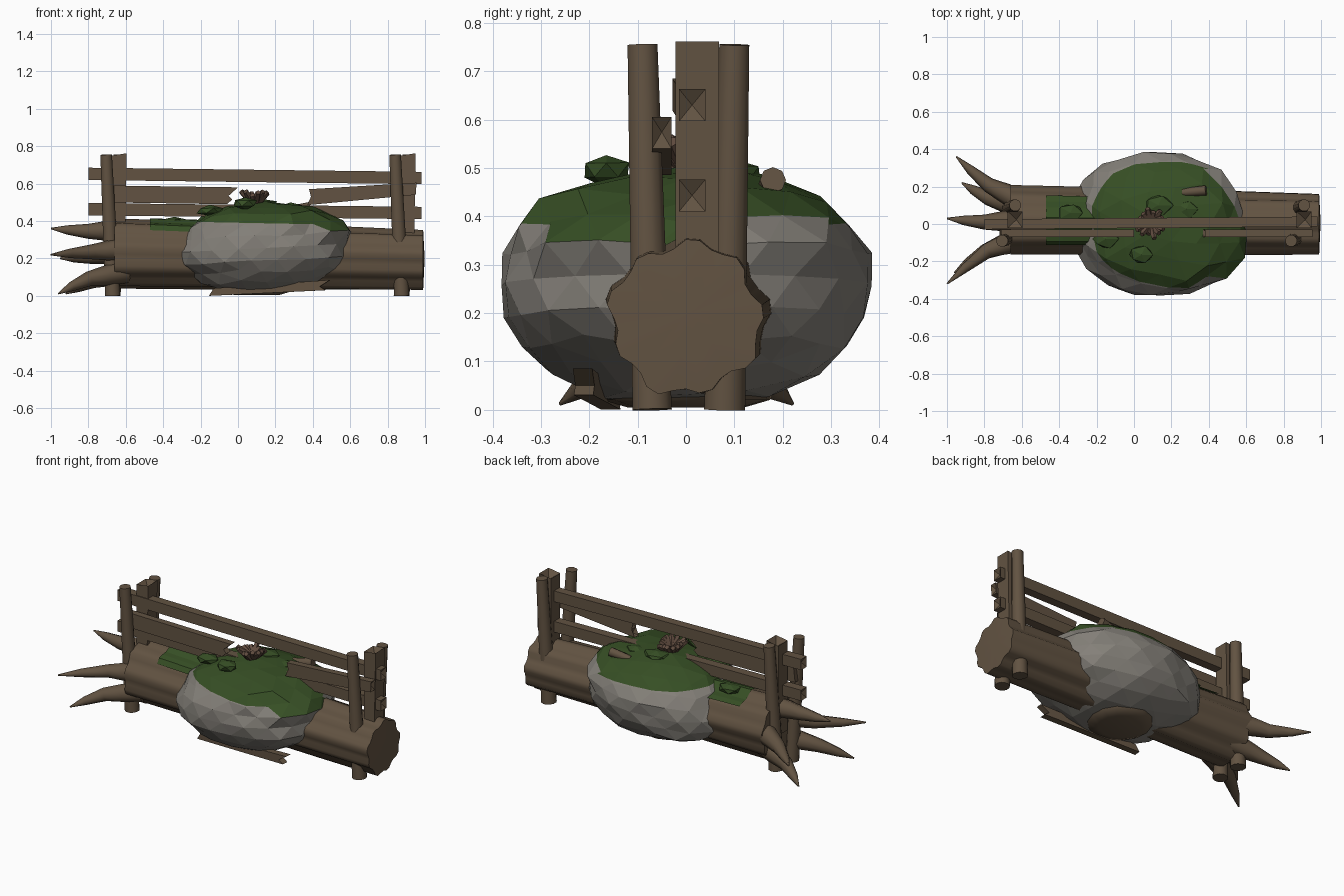
import bpy, bmesh, math, random
from mathutils import Vector, noise

if "Cube" in bpy.data.objects:
    bpy.data.objects.remove(bpy.data.objects["Cube"])

random.seed(4)

def material(name, rgb):
    m = bpy.data.materials.new(name)
    m.diffuse_color = (*rgb, 1)
    m.use_nodes = True
    m.node_tree.nodes["Principled BSDF"].inputs["Base Color"].default_value = m.diffuse_color
    return m

WOOD = material("brown wood", (0.122, 0.086, 0.054))
STONE = material("grey stone", (0.23, 0.215, 0.19))
MOSS = material("green moss", (0.037, 0.077, 0.018))
TWIG = material("reddish twig", (0.118, 0.072, 0.05))

def finish(name, bm, *mats, smooth=False):
    bmesh.ops.recalc_face_normals(bm, faces=bm.faces)
    me = bpy.data.meshes.new(name)
    bm.to_mesh(me)
    bm.free()
    for m in mats:
        me.materials.append(m)
    ob = bpy.data.objects.new(name, me)
    bpy.context.collection.objects.link(ob)
    if smooth:
        me.shade_smooth()
        me.set_sharp_from_angle(angle=math.radians(50))
    return ob

def loft(bm, rings, closed=True, caps=True):
    vs = [[bm.verts.new(p) for p in r] for r in rings]
    n = len(vs[0])
    for a, b in zip(vs, vs[1:]):
        for i in range(n if closed else n - 1):
            j = (i + 1) % n
            bm.faces.new((a[i], a[j], b[j], b[i]))
    if caps:
        bm.faces.new(vs[0][::-1])
        bm.faces.new(vs[-1])

def tube(name, pts, radii, sides=8, mat=WOOD):
    pts = [Vector(p) for p in pts]
    rings = []
    for k, (p, r) in enumerate(zip(pts, radii)):
        d = (pts[min(k + 1, len(pts) - 1)] - pts[max(k - 1, 0)]).normalized()
        u = d.orthogonal().normalized()
        w = d.cross(u)
        rings.append([p + r * (math.cos(t) * u + math.sin(t) * w)
                      for t in (2 * math.pi * i / sides for i in range(sides))])
    bm = bmesh.new()
    loft(bm, rings)
    return finish(name, bm, mat, smooth=True)

def board(name, outline, y0, y1, pinch=None, depth=0.02):
    # x-z outline extruded along y; faces along the pinch axis get sunken centres
    bm = bmesh.new()
    loft(bm, [[(x, y, z) for x, z in outline] for y in (y0, y1)])
    if pinch is not None:
        bmesh.ops.recalc_face_normals(bm, faces=bm.faces)
        bm.normal_update()
        for f in [f for f in bm.faces if abs(f.normal[pinch]) > 0.8]:
            shift = -depth * f.normal
            bmesh.ops.poke(bm, faces=[f])["verts"][0].co += shift
    return finish(name, bm, WOOD)

# Fluted fallen log
def log_point(x, a, extra=0.0):
    t = (x + 0.66) / 1.65
    r = 0.18 - 0.026 * t + 0.01 * math.sin(9 * a + 0.6) + 0.005 * math.sin(4 * a + 3 * t) + extra
    return (x, 0.02 * (1 - t) + r * math.cos(a), 0.225 - 0.036 * t + r * math.sin(a))

SIDES = 36
bm = bmesh.new()
loft(bm, [[log_point(x, 2 * math.pi * i / SIDES) for i in range(SIDES)]
          for x in (-0.66, -0.25, 0.2, 0.6, 0.99)], caps=False)
for end in (-0.66, 0.99):
    ring = [e for e in bm.edges if e.is_boundary and abs(e.verts[0].co.x - end) < 1e-4]
    c = bm.verts.new((end + (0.008 if end > 0 else 0), 0.01, 0.2))
    for e in ring:
        bm.faces.new((e.verts[0], e.verts[1], c))
finish("log", bm, WOOD, smooth=True)

# Moss strip lying on the log
bm = bmesh.new()
loft(bm, [[log_point(x, math.radians(a), 0.007) for a in range(45, 136, 10)]
          for x in (-0.47, -0.38, -0.2)], closed=False, caps=False)
finish("log_moss", bm, MOSS)

# Curved roots fanning out of the left end
roots = [((-0.6, 0.02, 0.35), (-0.8, 0.01, 0.345), (-1.0, 0.03, 0.36)),
         ((-0.6, -0.08, 0.25), (-0.78, -0.14, 0.235), (-1.0, -0.32, 0.22)),
         ((-0.6, -0.07, 0.13), (-0.8, -0.15, 0.09), (-0.96, -0.26, 0.012)),
         ((-0.6, 0.12, 0.24), (-0.78, 0.21, 0.21), (-0.95, 0.36, 0.2)),
         ((-0.6, 0.09, 0.13), (-0.78, 0.14, 0.08), (-0.92, 0.22, 0.012))]
for i, (a, b, c) in enumerate(roots):
    a, b, c = Vector(a), Vector(b), Vector(c)
    tube(f"root_{i+1}", [a, (a + b) / 2, b, (b + c) / 2 + (b - a) * 0.06, c],
         [0.062, 0.054, 0.04, 0.025, 0.004])

# Faceted boulder, mossy above a level line
bm = bmesh.new()
bmesh.ops.create_icosphere(bm, subdivisions=3, radius=1)
for v in bm.verts:
    d = v.co.normalized()
    p = 2.3
    k = (abs(d.x) ** p + abs(d.y) ** p + abs(d.z) ** p) ** (-1 / p)
    k *= 1 + 0.06 * noise.noise(d * 2.4 + Vector((3.1, 0.4, 1.7)))
    k *= 1 + 0.05 * noise.noise(d * 4.5 + Vector((7.2, 2.0, 5.3)))
    v.co = Vector((0.132 + 0.462 * k * d.x + 0.025 * d.z - 0.02 * d.y, 0.382 * k * d.y,
                   0.256 + 0.243 * k * d.z + 0.025 * d.x * (1 - d.z ** 2)))
bmesh.ops.unsubdivide(bm, verts=bm.verts, iterations=1)
bmesh.ops.bisect_plane(bm, geom=bm.verts[:] + bm.edges[:] + bm.faces[:],
                       plane_co=(0.14, 0, 0.388), plane_no=(0.02, 0, 1))
bmesh.ops.triangulate(bm, faces=bm.faces)
for f in bm.faces:
    c = f.calc_center_median()
    drop = 0.04 if c.x > 0.4 and -0.28 < c.y < 0.03 else -0.02 if c.x > 0.4 else 0
    f.material_index = int(c.z + 0.02 * (c.x - 0.14) > 0.388 - drop)
finish("boulder", bm, STONE, MOSS)

# Moss clumps on top
clumps = [(-0.34, 0.06, 0.395, 0.075, 0.03), (-0.15, -0.08, 0.455, 0.075, 0.03), (0.04, -0.165, 0.495, 0.07, 0.034),
          (0.13, 0.1, 0.49, 0.085, 0.032), (0.28, 0.08, 0.47, 0.07, 0.032)]
for i, (x, y, z, r, h) in enumerate(clumps):
    bm = bmesh.new()
    bmesh.ops.create_icosphere(bm, subdivisions=1, radius=1)
    for v in bm.verts:
        j = random.uniform(0.85, 1.1)
        v.co = (x + r * j * v.co.x, y + 0.75 * r * j * v.co.y, z + h * j * v.co.z)
    finish(f"moss_clump_{i+1}", bm, MOSS)

# Branch stub and a tuft of broken twigs on the boulder
tube("branch_stub", [(0.26, 0.168, 0.455), (0.385, 0.18, 0.475)], [0.022, 0.027])
for i in range(14):
    a = 2 * math.pi * i / 14
    r = random.uniform(0.06, 0.085)
    tube(f"twig_{i+1}", [(0.09, 0.005, 0.49), (0.09 + r * math.cos(a), 0.005 + r * math.sin(a), random.uniform(0.53, 0.56))],
         [0.028, 0.014], 5, TWIG)

# Fence posts: two leaning round stakes and one square post per end
for side, x in (("left", -0.67), ("right", 0.875)):
    tube(f"{side}_front_stake", [(x, -0.07, 0), (x - 0.035, -0.09, 0.755)], [0.042, 0.032], 12)
    tube(f"{side}_back_stake", [(x, 0.08, 0), (x + 0.035, 0.1, 0.755)], [0.044, 0.032], 12)
    bx = x + 0.035
    board(f"{side}_square_post", [(bx - 0.04, 0.2), (bx + 0.03, 0.2), (bx + 0.04, 0.762), (bx - 0.04, 0.75)],
          -0.022, 0.068, pinch=2, depth=0.04)

# Long rails with pinched ends, turned slightly
for name, zl, zr in (("top_rail", 0.652, 0.63), ("bottom_rail", 0.463, 0.443)):
    ob = board(name, [(-0.8, zl - 0.033), (0.98, zr - 0.033), (0.98, zr + 0.033), (-0.8, zl + 0.033)],
               -0.027, 0.027, pinch=0)
    ob.location.y = 0.005
    ob.rotation_euler.z = 0.008

# Snapped middle boards with jagged ends
board("left_broken_board", [(-0.72, 0.50), (-0.06, 0.49), (-0.03, 0.515), (-0.05, 0.535), (0.0, 0.58),
                            (-0.71, 0.59)], -0.07, -0.03)
board("right_broken_board", [(0.37, 0.485), (0.95, 0.54), (0.955, 0.605), (0.38, 0.57),
                             (0.39, 0.53)], -0.07, -0.03, pinch=0)

# Loose plank on the ground and earth patch under the boulder
ob = board("fallen_plank", [(-0.325, 0.0), (0.3, 0.03), (0.27, 0.05), (0.325, 0.085), (-0.3, 0.04)], -0.02, 0.02)
ob.location = (0.17, -0.185, 0.0)
ob.rotation_euler.z = -0.09
tube("earth_patch", [(0.1, 0, 0.004), (0.1, 0, 0.02), (0.1, 0, 0.05)], [0.12, 0.175, 0.19], 14)
